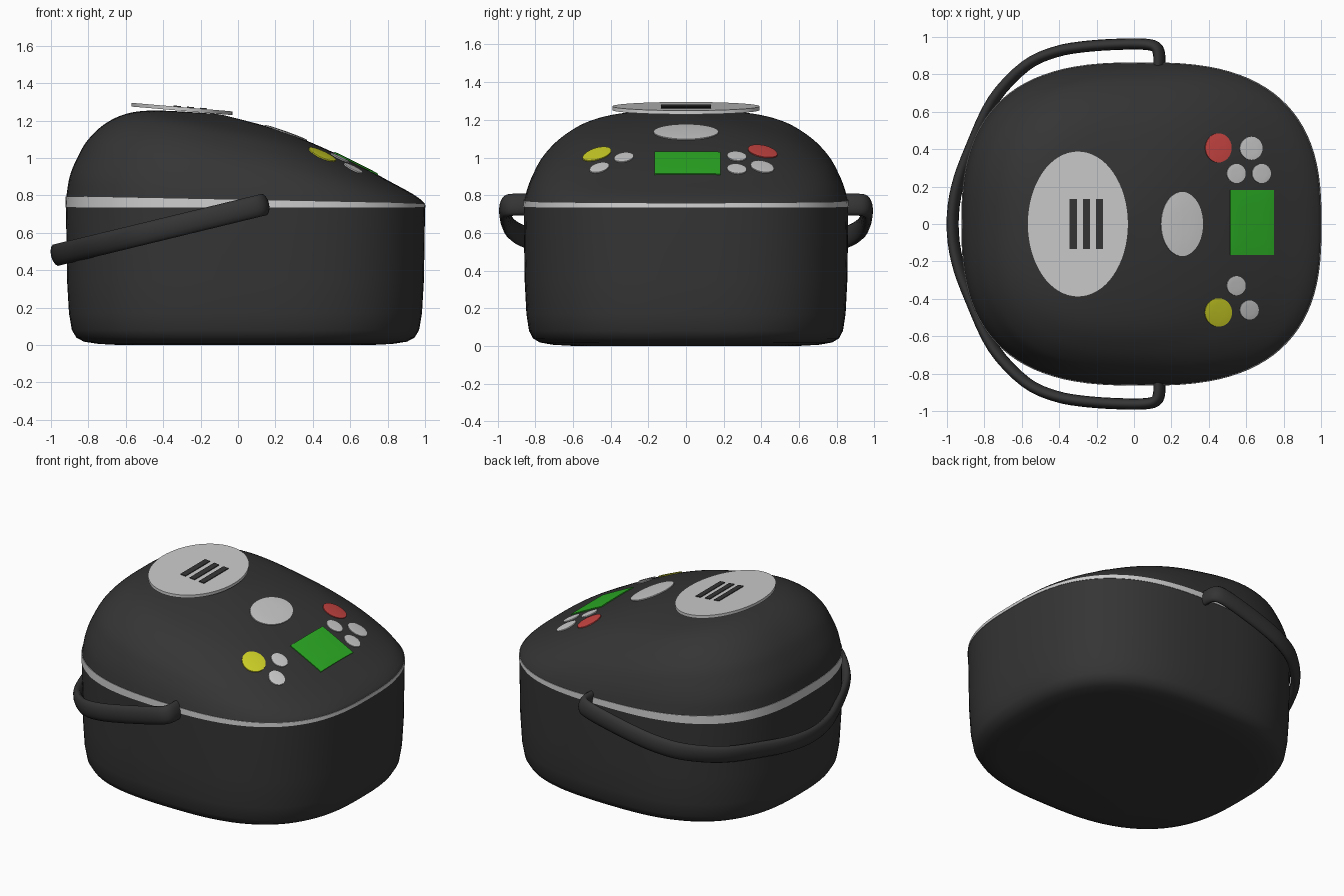
import bpy, math
from mathutils import Vector
from mathutils.bvhtree import BVHTree

if "Cube" in bpy.data.objects:
    bpy.data.objects.remove(bpy.data.objects["Cube"])


def material(name, rgb):
    m = bpy.data.materials.new(name)
    m.diffuse_color = (*rgb, 1)
    m.use_nodes = True
    m.node_tree.nodes["Principled BSDF"].inputs["Base Color"].default_value = m.diffuse_color
    return m


BLACK = material("soft black", (0.035, 0.035, 0.035))
GREY = material("light grey", (0.6, 0.6, 0.6))
GREEN = material("display green", (0.025, 0.42, 0.018))
RED = material("red", (0.58, 0.06, 0.055))
YELLOW = material("yellow", (0.62, 0.64, 0.02))
N = 96        # points around the body
POWER = 2.7   # squareness of the body outline


def make(name, verts, faces, mat, angle=35):
    me = bpy.data.meshes.new(name)
    me.from_pydata(verts, [], faces)
    me.materials.append(mat)
    ob = bpy.data.objects.new(name, me)
    bpy.context.collection.objects.link(ob)
    bpy.ops.object.select_all(action='DESELECT')
    ob.select_set(True)
    bpy.context.view_layer.objects.active = ob
    bpy.ops.object.mode_set(mode='EDIT')
    bpy.ops.mesh.select_all(action='SELECT')
    bpy.ops.mesh.normals_make_consistent(inside=False)
    bpy.ops.object.mode_set(mode='OBJECT')
    bpy.ops.object.shade_smooth_by_angle(angle=math.radians(angle))
    return ob


def loft(name, rings, mat, caps=True, angle=35):
    n = len(rings[0])
    verts = [p for r in rings for p in r]
    faces = [(k * n + i, k * n + (i + 1) % n, (k + 1) * n + (i + 1) % n, (k + 1) * n + i)
             for k in range(len(rings) - 1) for i in range(n)]
    if caps:
        faces += [tuple(range(n)), tuple(range(len(verts) - n, len(verts)))]
    return make(name, verts, faces, mat, angle)


def smooth(pts, steps):
    """Catmull-Rom curve through tuples of any length."""
    p = [Vector(q) for q in pts]
    p = [2 * p[0] - p[1]] + p + [2 * p[-1] - p[-2]]
    out = []
    for i in range(1, len(p) - 2):
        for s in range(steps):
            t = s / steps
            out.append(0.5 * (2 * p[i] + (p[i + 1] - p[i - 1]) * t
                              + (2 * p[i - 1] - 5 * p[i] + 4 * p[i + 1] - p[i + 2]) * t * t
                              + (3 * p[i] - p[i - 1] - 3 * p[i + 1] + p[i + 2]) * t ** 3))
    return out + [p[-2]]


def outline(xl, zl, xr, zr, b):
    """Rounded-square ring, tilted from (xl, zl) to (xr, zr), half width b."""
    ring = []
    for i in range(N):
        a = 2 * math.pi * i / N
        c, s = math.cos(a), math.sin(a)
        u = math.copysign(abs(c) ** (2 / POWER), c)
        v = math.copysign(abs(s) ** (2 / POWER), s)
        ring.append(((xl + xr) / 2 + u * (xr - xl) / 2, b * v, (zl + zr) / 2 + u * (zr - zl) / 2))
    return ring


def level(s, z):
    return outline(0.04 - 0.96 * s, z, 0.04 + 0.96 * s, z, 0.862 * s)


# Body tub with a rounded foot
foot = [(0.0, 0.7), (0.006, 0.82), (0.018, 0.90), (0.04, 0.942), (0.08, 0.967),
        (0.17, 0.983), (0.35, 0.994), (0.737, 1.0)]
loft("body", [level(s, z) for z, s in foot], BLACK)

# Light band between body and lid, taller at the back
loft("rim_band", [level(0.98, 0.735), level(1.003, 0.735),
                  outline(-0.921, 0.795, 1.0, 0.757, 0.863),
                  outline(-0.9, 0.795, 0.98, 0.757, 0.845)], GREY)

# Sloping domed lid
lid_rings = smooth([(-0.918, 0.794, 0.998, 0.756, 0.86), (-0.90, 0.90, 0.98, 0.775, 0.84),
                    (-0.86, 1.0, 0.93, 0.81, 0.81), (-0.80, 1.1, 0.82, 0.87, 0.76),
                    (-0.70, 1.19, 0.68, 0.945, 0.67), (-0.57, 1.243, 0.45, 1.057, 0.53),
                    (-0.40, 1.253, 0.20, 1.155, 0.30), (-0.12, 1.236, -0.08, 1.23, 0.02)], 5)
lid = loft("lid", [outline(*r) for r in lid_rings], BLACK)
surface = BVHTree.FromPolygons([v.co.copy() for v in lid.data.vertices],
                               [tuple(p.vertices) for p in lid.data.polygons])


def on_lid(x, y, lift):
    return surface.ray_cast(Vector((x, y, 3)), Vector((0, 0, -1)))[0] + Vector((0.4, 0, 0.9)) * lift


def lid_plate(name, cx, cy, rx, ry, mat, square=False):
    """Thin plate that follows the lid surface."""
    n, rings = 40, []
    for s, lift in [(1, -0.01), (1, 0.006), (0.75, 0.007), (0.5, 0.007), (0.25, 0.007), (0.02, 0.007)]:
        ring = []
        for i in range(n):
            a = 2 * math.pi * (i + 0.0) / n
            c, d = math.cos(a), math.sin(a)
            if square:
                m = max(abs(c), abs(d))
                c, d = c / m, d / m
            ring.append(on_lid(cx + rx * s * c, cy + ry * s * d, lift))
        rings.append(ring)
    loft(name, rings, mat)


# Controls on the slope
lid_plate("lid_button", 0.255, 0, 0.112, 0.172, GREY)
lid_plate("display", 0.63, 0.008, 0.116, 0.175, GREEN, True)
lid_plate("red_button", 0.45, 0.407, 0.07, 0.078, RED)
lid_plate("yellow_button", 0.45, -0.473, 0.072, 0.076, YELLOW)
for i, (x, y, r) in enumerate([(0.625, 0.405, 0.06), (0.545, 0.27, 0.05), (0.68, 0.27, 0.05),
                               (0.545, -0.33, 0.05), (0.615, -0.46, 0.05)]):
    lid_plate(f"small_button_{i + 1}", x, y, r, r * 1.03, GREY)


# Flat tilted steam vent with three dark slots
def vent_point(x, y, lift):
    return (x, y, 1.264 - 0.085 * (x + 0.3) + lift)


loft("steam_vent", [[vent_point(-0.3 + 0.27 * math.cos(a), 0.39 * math.sin(a), h)
                     for a in [2 * math.pi * i / 64 for i in range(64)]]
                    for h in (-0.012, 0.008)], GREY)
for i, x in enumerate((-0.325, -0.255, -0.185)):
    loft(f"vent_slot_{i + 1}", [[vent_point(x + dx * 0.019, dy * 0.133, h)
                                 for dx, dy in ((-1, -1), (1, -1), (1, 1), (-1, 1))]
                                for h in (0.005, 0.013)], BLACK)

# Carry handle: flattened tube swung down behind the body
half = [(0.135, 0.83), (0.135, 0.90), (0.12, 0.943), (0.07, 0.96), (-0.05, 0.962), (-0.25, 0.95),
        (-0.42, 0.92), (-0.58, 0.845), (-0.75, 0.665), (-0.87, 0.41), (-0.945, 0.2)]
flat = half + [(-0.97, 0)] + [(x, -y) for x, y in reversed(half)]
path = smooth([(x, y, 0.75 + (x - 0.135) * 0.243) for x, y in flat], 4)
up = Vector((-0.243, 0, 1)).normalized()
rings = []
for i, p in enumerate(path):
    tangent = path[min(i + 1, len(path) - 1)] - path[max(i - 1, 0)]
    side = tangent.cross(up).normalized()
    rings.append([p + side * 0.03 * math.cos(a) + up * 0.06 * math.sin(a)
                  for a in [2 * math.pi * k / 14 for k in range(14)]])
loft("handle", rings, BLACK, angle=60)
